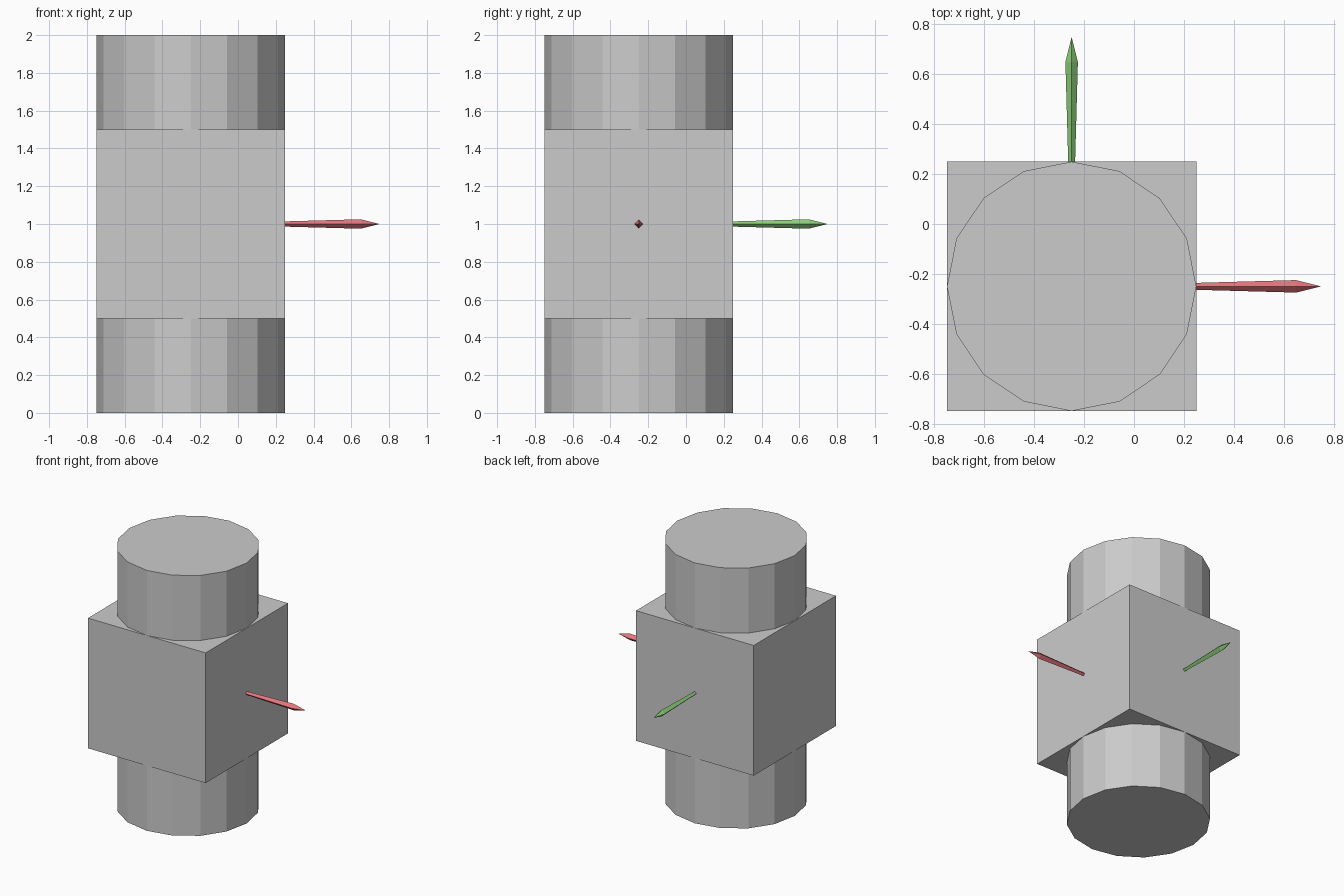
import bpy
import bmesh
from math import radians
from mathutils import Matrix, Vector

if "Cube" in bpy.data.objects:
    bpy.data.objects.remove(bpy.data.objects["Cube"])

CENTRE = Vector((-0.25, -0.25, 1.0))


def add_object(name, bm, color=None):
    bmesh.ops.recalc_face_normals(bm, faces=bm.faces)
    mesh = bpy.data.meshes.new(name)
    bm.to_mesh(mesh)
    bm.free()
    obj = bpy.data.objects.new(name, mesh)
    obj.location = CENTRE
    bpy.context.collection.objects.link(obj)
    if color:
        mat = bpy.data.materials.new(name + "_colour")
        mat.diffuse_color = (*color, 1)
        mat.use_nodes = True
        mat.node_tree.nodes["Principled BSDF"].inputs["Base Color"].default_value = mat.diffuse_color
        mesh.materials.append(mat)
    return obj


def pointer(name, angle, color):
    """Thin four-sided spike: widens from the centre, then closes to a tip."""
    bm = bmesh.new()
    w = 0.025
    ring = [bm.verts.new(p) for p in
            ((0.9, w, 0), (0.9, 0, w), (0.9, -w, 0), (0.9, 0, -w))]
    for x in (0.0, 1.0):
        end = bm.verts.new((x, 0, 0))
        for i in range(4):
            bm.faces.new((ring[i], ring[(i + 1) % 4], end))
    bm.transform(Matrix.Rotation(radians(angle), 4, 'Z'))
    add_object(name, bm, color)


# Central block
bm = bmesh.new()
bmesh.ops.create_cube(bm, size=1.0)
add_object("block", bm)

# Sixteen-sided column through the block
bm = bmesh.new()
bmesh.ops.create_cone(bm, cap_ends=True, segments=16,
                      radius1=0.5, radius2=0.5, depth=2.0)
add_object("column", bm)

# Sideways and backward pointers
pointer("red_pointer", 0, (0.8, 0.18, 0.21))
pointer("green_pointer", 90, (0.27, 0.64, 0.2))
